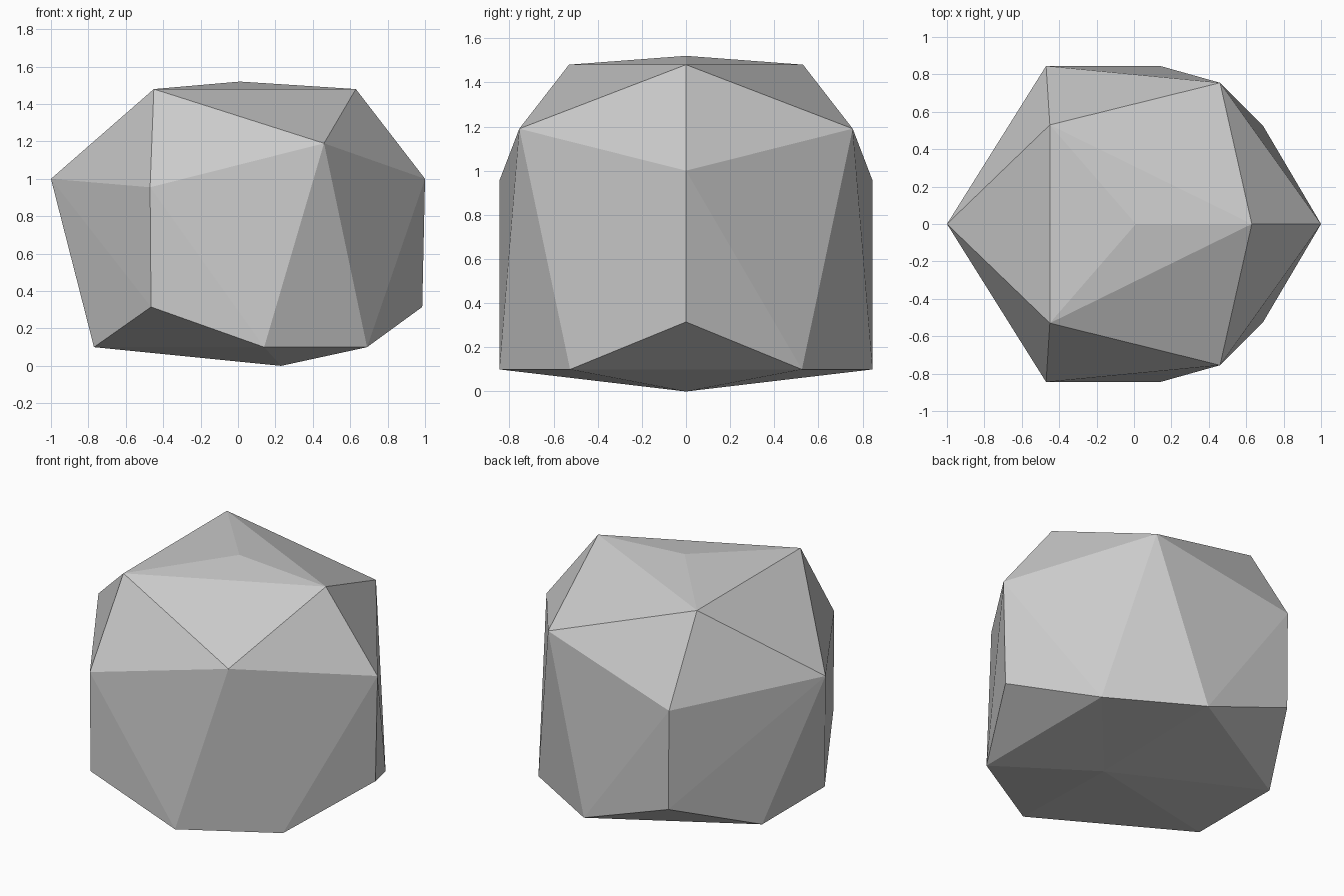
import bpy
import bmesh

# Remove the default cube
cube = bpy.data.objects.get("Cube")
if cube:
    bpy.data.objects.remove(cube, do_unlink=True)

# Corner points of the stone on its plane of symmetry
centre_points = [
    (0.01, 0, 1.52),     # top peak
    (0.63, 0, 1.48),     # upper left rim
    (1.0, 0, 1.0),       # left tip
    (0.985, 0, 0.315),   # lower left corner
    (0.23, 0, 0),        # bottom point
    (-1.0, 0, 1.0),      # right tip
]

# Corner points mirrored front to back
paired_points = [
    (-0.45, 0.53, 1.48),    # upper rim
    (0.46, 0.755, 1.19),    # shoulder
    (-0.47, 0.845, 0.955),  # middle of the side
    (-0.465, 0.845, 0.315), # lower side
    (0.14, 0.845, 0.1),     # base rim
    (0.69, 0.525, 0.1),
    (-0.77, 0.32, 0.1),
]


def make_material(name, value):
    mat = bpy.data.materials.new(name)
    mat.use_nodes = True
    colour = (value, value, value, 1)
    mat.diffuse_color = colour
    mat.node_tree.nodes["Principled BSDF"].inputs["Base Color"].default_value = colour
    return mat


# Wrap the corners in a convex faceted skin
bm = bmesh.new()
for point in centre_points:
    bm.verts.new(point)
for x, y, z in paired_points:
    for side in (-1, 1):
        bm.verts.new((x, side * y, z))
bmesh.ops.convex_hull(bm, input=bm.verts[:])
bmesh.ops.recalc_face_normals(bm, faces=bm.faces[:])

mesh = bpy.data.meshes.new("faceted_stone")
bm.to_mesh(mesh)
bm.free()
mesh.materials.append(make_material("stone_grey", 0.6))
stone = bpy.data.objects.new("faceted_stone", mesh)
bpy.context.collection.objects.link(stone)
